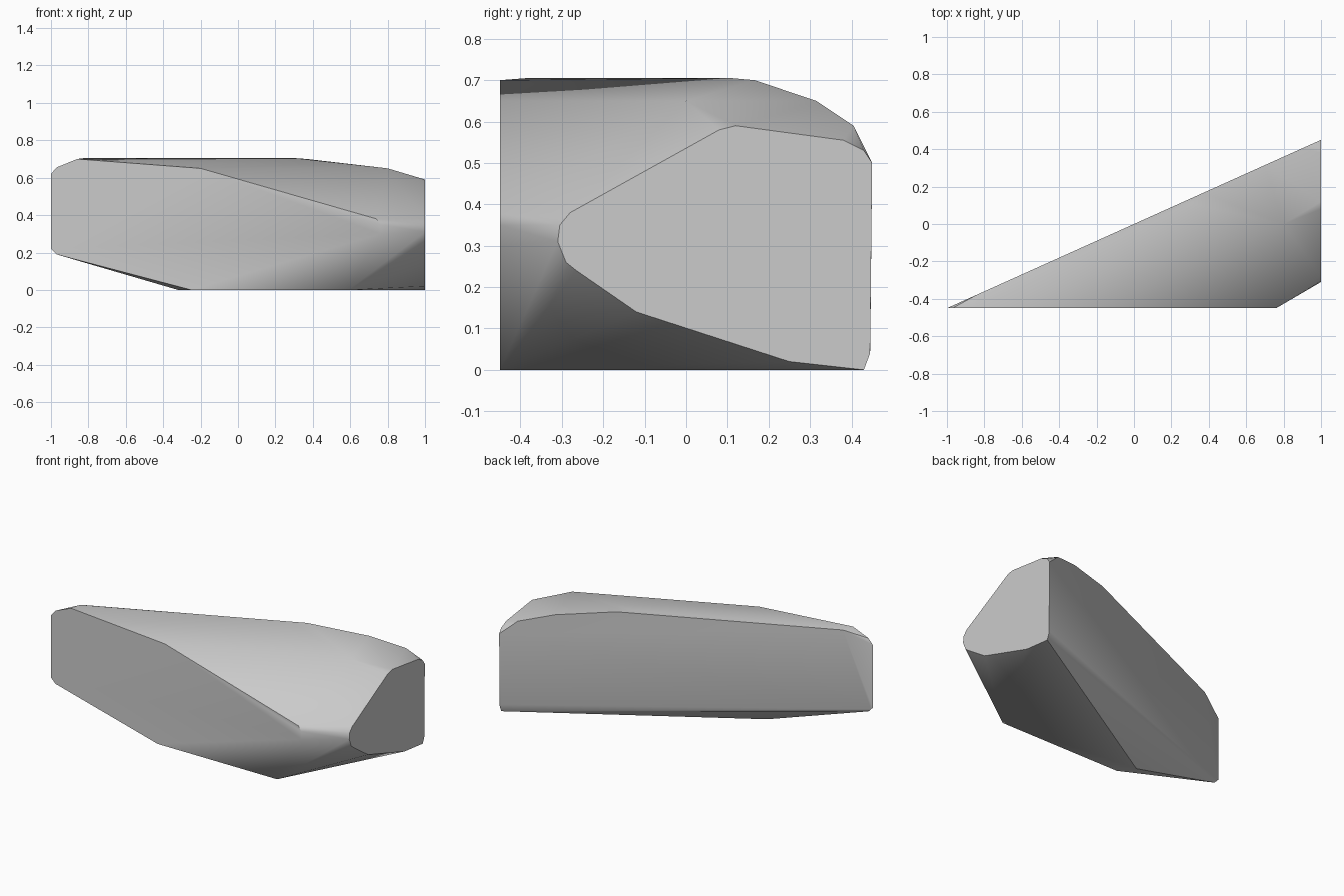
import bpy
import bmesh
from math import radians

default_cube = bpy.data.objects.get("Cube")
if default_cube:
    bpy.data.objects.remove(default_cube, do_unlink=True)


def make_material(name, colour):
    material = bpy.data.materials.new(name)
    material.use_nodes = True
    material.diffuse_color = colour
    shader = material.node_tree.nodes["Principled BSDF"]
    shader.inputs["Base Color"].default_value = colour
    shader.inputs["Roughness"].default_value = 0.8
    return material


# Flat cut planes: each profile is drawn in two coordinates and lifted onto its plane
def on_front(x, z):
    return (x, -0.45, z)


def on_right_end(y, z):
    return (1, y, z)


def on_back(x, z):
    return (x, 0.45 * x, z)


def on_ground(x, y):
    return (x, y, 0)


# Front face outline
front_profile = [(-1, .22), (-1, .62), (-.97, .655), (-.86, .7), (-.2, .65),
                 (.74, .38), (.76, .35), (.76, .3), (.72, .25), (.59, 0),
                 (-.25, 0), (-.97, .19)]

# End face outline
end_profile = [(-.28, .38), (-.305, .35), (-.31, .31), (-.29, .26), (-.265, .24),
               (-.12, .14), (.25, .02), (.43, 0), (.445, .04), (.45, .5),
               (.43, .53), (.38, .555), (.12, .59), (.08, .58)]

# Long slanted back face: upper edge and lower ends
back_profile = [(.9, .59), (.7, .65), (.37, .7), (-.84, .7), (.99, .05), (-.99, .21)]

# Resting face corners
ground_profile = [(-.32, -.36), (.66, -.29)]

# Crest just inside the back edge, and the shoulder of the top slope
crest = [(.3, .11, .705), (-.82, -.385, .705), (.8, 0, .65)]

points = list(crest)
for lift, profile in ((on_front, front_profile), (on_right_end, end_profile),
                      (on_back, back_profile), (on_ground, ground_profile)):
    points.extend(lift(a, b) for a, b in profile)

# Wrap the outlines in one solid
bm = bmesh.new()
for point in points:
    bm.verts.new(point)
hull = bmesh.ops.convex_hull(bm, input=bm.verts[:], use_existing_faces=False)
unused = {v for v in hull["geom_interior"] + hull["geom_unused"]
          if isinstance(v, bmesh.types.BMVert)}
bmesh.ops.delete(bm, geom=list(unused), context='VERTS')
bmesh.ops.dissolve_limit(bm, angle_limit=radians(1), verts=bm.verts[:], edges=bm.edges[:])
bmesh.ops.recalc_face_normals(bm, faces=bm.faces[:])

mesh = bpy.data.meshes.new("rock_wedge")
bm.to_mesh(mesh)
bm.free()
mesh.materials.append(make_material("stone grey", (0.6, 0.6, 0.6, 1)))

rock = bpy.data.objects.new("rock_wedge", mesh)
bpy.context.collection.objects.link(rock)

# Soft slopes, crisp cut faces
bpy.ops.object.select_all(action='DESELECT')
rock.select_set(True)
bpy.context.view_layer.objects.active = rock
bpy.ops.object.shade_smooth_by_angle(angle=radians(35))
